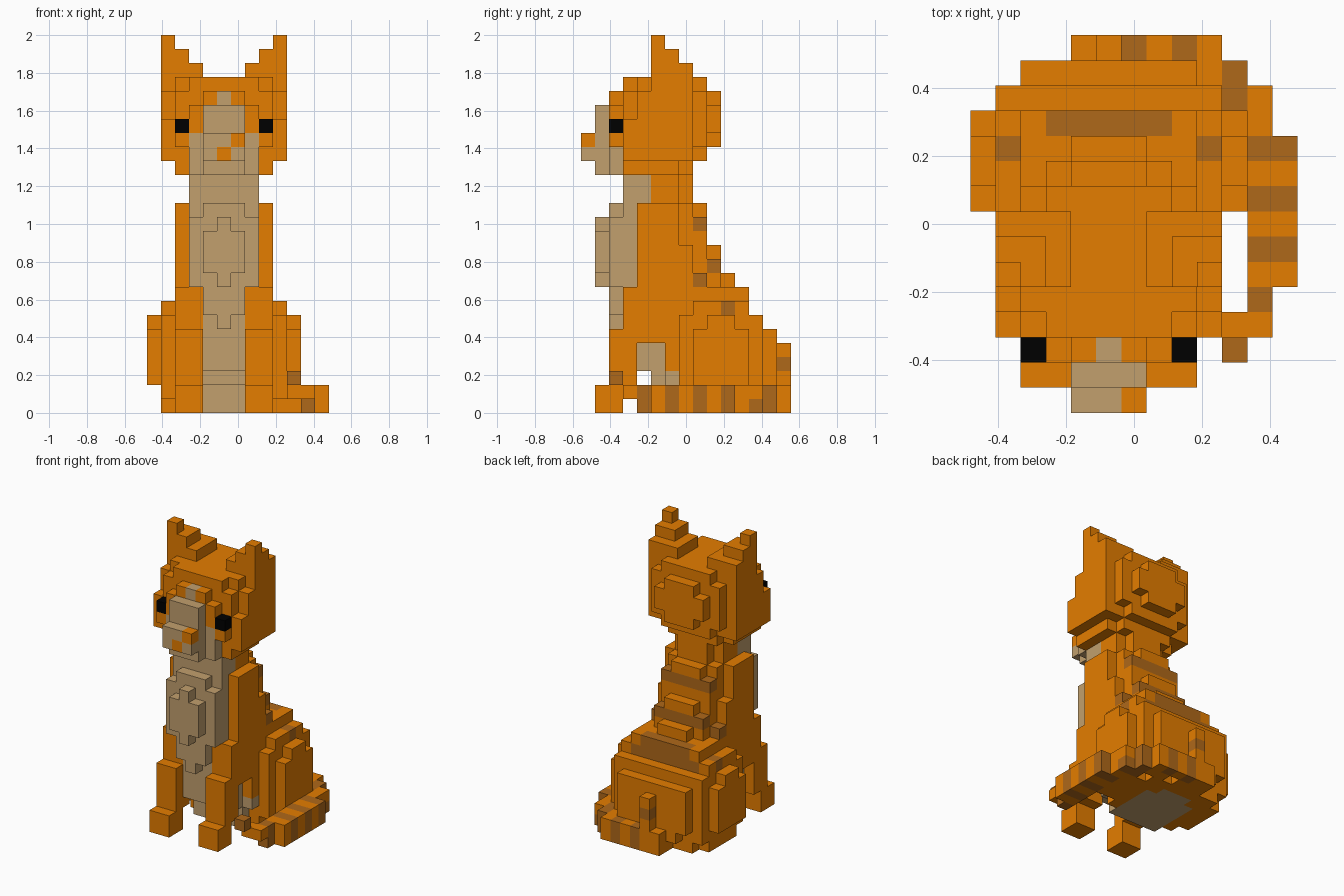
import bpy, bmesh

if "Cube" in bpy.data.objects:
    bpy.data.objects.remove(bpy.data.objects["Cube"])

U = 2 / 27                      # size of one cube
X0, Y0 = -6.5 * U, -7.5 * U     # corner of the cube grid
MID = 5                         # mirror column of the animal


def material(name, rgb):
    m = bpy.data.materials.new(name)
    m.diffuse_color = (*rgb, 1)
    m.use_nodes = True
    m.node_tree.nodes["Principled BSDF"].inputs["Base Color"].default_value = m.diffuse_color
    return m


MATS = [material("orange fur", (0.78, 0.205, 0.0)),
        material("cream fur", (0.54, 0.35, 0.155)),
        material("brown stripe", (0.43, 0.14, 0.01)),
        material("black eye", (0.0, 0.0, 0.0))]
ORANGE, CREAM, BROWN, BLACK = range(4)
cells = {}                      # (i, j, k) -> (part, colour)


def box(part, col, i0, i1, j0, j1, k0, k1):
    for i in range(i0, i1 + 1):
        for j in range(j0, j1 + 1):
            for k in range(k0, k1 + 1):
                cells[i, j, k] = (part, col)


def sym(part, col, w, j0, j1, k0, k1):
    """Box centred on the mirror column, w cubes to each side."""
    box(part, col, MID - w, MID + w, j0, j1, k0, k1)


def pair(part, col, a, b, j0, j1, k0, k1):
    """Two mirrored boxes, a..b cubes away from the mirror column."""
    box(part, col, MID + a, MID + b, j0, j1, k0, k1)
    box(part, col, MID - b, MID - a, j0, j1, k0, k1)


# Haunches: stepped ellipsoid cut by the slope of the back
for k in range(9):
    back = min(14, max(18 - k, 11))
    for j in range(5, back + 1):
        for w in range(6):
            r = (w / 5.6) ** 2 + ((j - 9.5) / 4.7) ** 2 + ((k - 3.5) / 5.8) ** 2
            if r <= 1 and not (w == 5 and k < 2) and not (j == 14 and w):
                pair("haunches", ORANGE, w, w, j, j, k, k)

# Torso: half width, depth range, height range
for w, j0, j1, k0, k1 in [(3, 4, 9, 5, 8), (3, 4, 8, 9, 9), (3, 4, 7, 10, 11), (3, 4, 6, 12, 14),
                          (2, 11, 11, 8, 8), (2, 9, 9, 9, 9), (1, 10, 10, 9, 9),
                          (2, 8, 9, 10, 10), (2, 8, 8, 11, 11), (1, 9, 9, 11, 11),
                          (2, 7, 8, 12, 13), (2, 7, 7, 14, 14), (1, 8, 8, 14, 14)]:
    sym("torso", ORANGE, w, j0, j1, k0, k1)

# Back stripes
sym("torso", BROWN, 2, 8, 8, 13, 13)
sym("torso", BROWN, 2, 9, 9, 10, 10)
pair("torso", BROWN, 3, 3, 8, 8, 9, 9)
sym("torso", BROWN, 2, 11, 11, 8, 8)
sym("haunches", BROWN, 3, 11, 11, 7, 7)
pair("haunches", BROWN, 4, 4, 10, 10, 7, 7)
sym("haunches", BROWN, 0, 14, 14, 3, 3)

# Belly and chest
sym("belly", CREAM, 1, 6, 11, 0, 0)
sym("belly", CREAM, 2, 7, 10, 0, 0)
sym("belly", CREAM, 2, 6, 6, 0, 1)
sym("belly", CREAM, 3, 6, 6, 2, 2)
sym("belly", CREAM, 2, 5, 5, 2, 2)
sym("belly", CREAM, 2, 4, 5, 3, 4)
sym("chest", CREAM, 1, 3, 4, 5, 8)
sym("chest", CREAM, 1, 3, 3, 3, 4)
sym("chest", CREAM, 2, 3, 3, 9, 14)
sym("chest", CREAM, 2, 2, 2, 9, 13)
sym("chest", CREAM, 1, 2, 2, 7, 14)
sym("chest", CREAM, 0, 2, 2, 6, 6)
sym("chest", CREAM, 0, 1, 1, 9, 13)
sym("chest", CREAM, 1, 1, 1, 10, 12)

# Front legs with paws
pair("front_leg", ORANGE, 2, 3, 3, 3, 6, 8)
pair("front_leg", ORANGE, 2, 3, 2, 3, 2, 5)
pair("front_leg", ORANGE, 2, 3, 1, 2, 0, 1)

# Neck
sym("neck", ORANGE, 2, 5, 6, 15, 16)
sym("neck", ORANGE, 1, 7, 7, 15, 16)
sym("neck", CREAM, 2, 3, 4, 15, 16)

# Head, rounded in steps at the brow and the back
sym("head", ORANGE, 3, 3, 6, 17, 17)
sym("head", ORANGE, 2, 7, 7, 17, 17)
sym("head", ORANGE, 4, 3, 7, 18, 20)
sym("head", ORANGE, 4, 4, 7, 21, 22)
sym("head", ORANGE, 4, 5, 7, 23, 23)
sym("head", ORANGE, 3, 3, 8, 19, 22)
sym("head", ORANGE, 3, 4, 7, 23, 23)
sym("head", ORANGE, 2, 3, 8, 18, 23)
sym("head", ORANGE, 1, 9, 9, 19, 22)
sym("head", ORANGE, 2, 9, 9, 20, 21)
sym("head", ORANGE, 3, 2, 2, 19, 20)
sym("head", ORANGE, 2, 2, 2, 18, 21)
sym("head", ORANGE, 1, 2, 2, 22, 22)
cells[MID, 2, 22] = ("head", CREAM)

# Muzzle with its patches
sym("muzzle", CREAM, 2, 2, 2, 17, 19)
sym("muzzle", CREAM, 1, 1, 1, 17, 21)
sym("muzzle", CREAM, 1, 0, 0, 18, 19)
cells[6, 0, 19] = cells[5, 0, 18] = ("muzzle", ORANGE)

# Eyes and stepped ears
pair("eyes", BLACK, 3, 3, 2, 2, 20, 20)
for n in range(3):
    pair("ears", ORANGE, 2 + n, 4, 5, 7 - n, 24 + n, 24 + n)

# Tail curling round the right side, with stripes
box("tail", ORANGE, 4, 9, 14, 14, 0, 1)
box("tail", ORANGE, 8, 9, 13, 13, 0, 1)
box("tail", BROWN, 10, 10, 12, 13, 0, 1)
box("tail", ORANGE, 11, 11, 12, 12, 1, 1)
box("tail", BROWN, 11, 11, 12, 12, 0, 0)
box("tail", ORANGE, 10, 11, 11, 11, 0, 1)
box("tail", ORANGE, 10, 10, 8, 10, 0, 1)
box("tail", ORANGE, 11, 12, 5, 10, 0, 1)
for n in (6, 8):
    box("tail", BROWN, n, n, 14, 14, 0, 1)
for n in (6, 8, 10):
    box("tail", BROWN, 11, 12, n, n, 0, 1)
box("tail", BROWN, 11, 11, 4, 4, 0, 1)
box("tail", ORANGE, 10, 11, 3, 3, 1, 1)
box("tail", BROWN, 10, 10, 2, 2, 2, 2)

# Build one mesh per part from the visible cube faces
for part in sorted({p for p, c in cells.values()}):
    bm = bmesh.new()
    verts = {}
    for cell, (p, col) in cells.items():
        if p != part:
            continue
        for axis in range(3):
            for side in (0, 1):
                near = list(cell)
                near[axis] += 2 * side - 1
                if tuple(near) in cells:
                    continue
                quad = []
                for a, b in ((0, 0), (1, 0), (1, 1), (0, 1)):
                    c = list(cell)
                    c[axis] += side
                    c[(axis + 1) % 3] += a
                    c[(axis + 2) % 3] += b
                    key = tuple(c)
                    if key not in verts:
                        verts[key] = bm.verts.new((X0 + c[0] * U, Y0 + c[1] * U, c[2] * U))
                    quad.append(verts[key])
                face = bm.faces.new(quad if side else quad[::-1])
                face.material_index = col
    mesh = bpy.data.meshes.new(part)
    bm.to_mesh(mesh)
    bm.free()
    for m in MATS:
        mesh.materials.append(m)
    bpy.context.collection.objects.link(bpy.data.objects.new(part, mesh))
